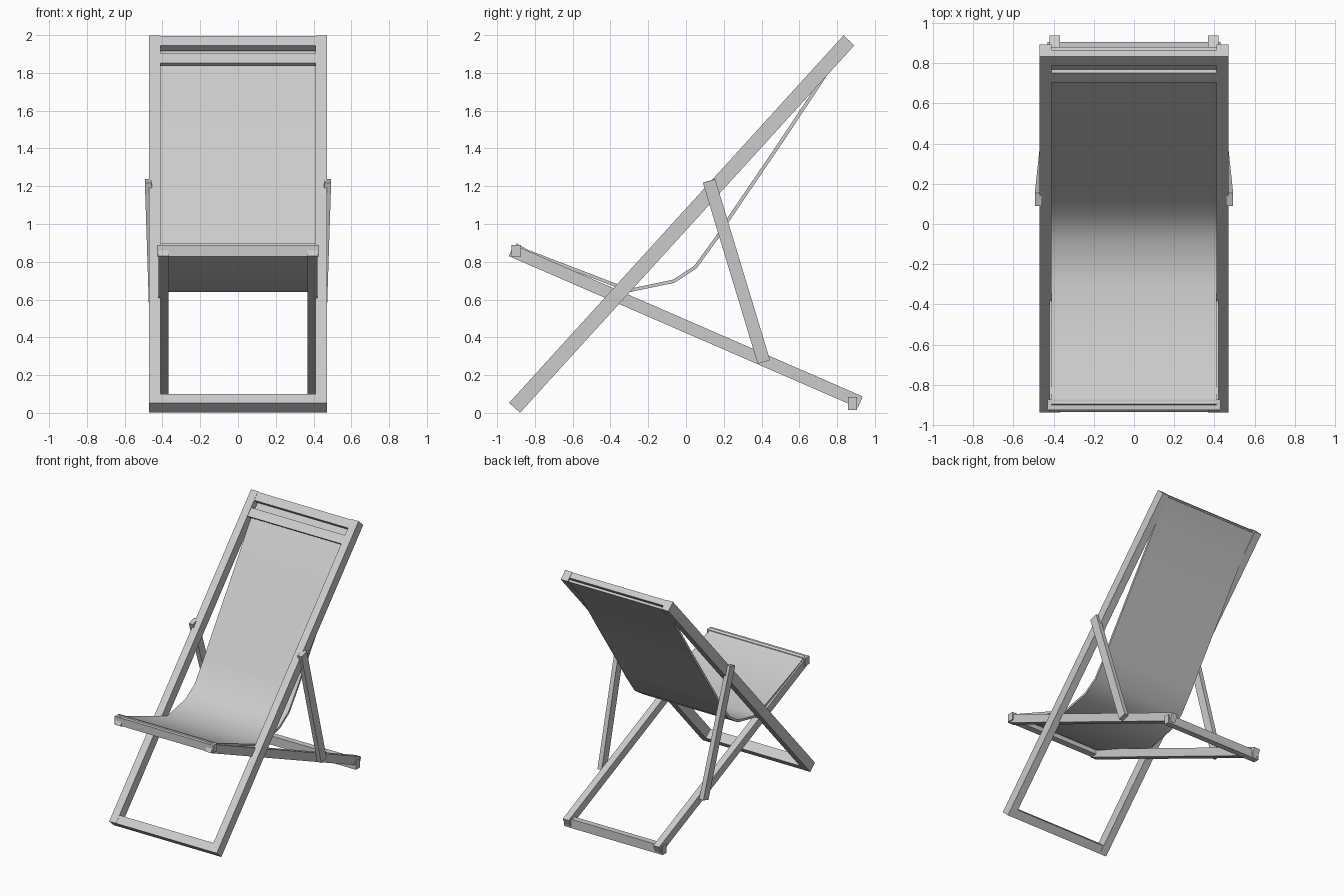
import bpy, bmesh, math
from mathutils import Vector, Matrix

if "Cube" in bpy.data.objects:
    bpy.data.objects.remove(bpy.data.objects["Cube"])


def beam(name, p, q, thick_x, width):
    """Square-ended timber from p to q; thick_x lies along x, width across it."""
    p, q = Vector(p), Vector(q)
    d = (q - p).normalized()
    w = d.cross(Vector((1, 0, 0))).normalized()
    s = w.cross(d)
    m = Matrix((s, d, w)).transposed().to_4x4()
    m.translation = (p + q) / 2
    bm = bmesh.new()
    bmesh.ops.create_cube(bm, size=1)
    bmesh.ops.scale(bm, vec=(thick_x, (q - p).length, width), verts=bm.verts)
    bm.transform(m)
    me = bpy.data.meshes.new(name)
    bm.to_mesh(me)
    bm.free()
    ob = bpy.data.objects.new(name, me)
    bpy.context.collection.objects.link(ob)
    return ob


def crossbar(name, a, b, width, length):
    """Bar spanning the chair; its y-z section runs from a to b."""
    return beam(name, (0, *a), (0, *b), length, width)


# Long back frame: direction and face normal in the y-z plane
low, high = Vector((-0.9075, 0.027)), Vector((0.8625, 1.972))
u = (high - low).normalized()
n = Vector((-u.y, u.x))

# Paired side timbers
for s, side in ((-1, "left"), (1, "right")):
    beam("back_rail_" + side, (s * 0.44, *low), (s * 0.44, *high), 0.06, 0.078)
    beam("seat_rail_" + side, (s * 0.395, -0.925, 0.86),
         (s * 0.395, 0.923, 0.057), 0.052, 0.065)
    beam("prop_" + side, (s * 0.475, 0.122, 1.228),
         (s * 0.444, 0.412, 0.27), 0.036, 0.068)

# Back frame crossbars
crossbar("foot_bar", low, low + u * 0.065, 0.076, 0.83)
c = high + n * 0.015
crossbar("top_bar", c - u * 0.07, c - u * 0.004, 0.045, 0.83)
c = high + n * 0.024
crossbar("upper_slat", c - u * 0.195, c - u * 0.127, 0.024, 0.83)

# Seat frame crossbars
crossbar("seat_front_bar", (-0.925, 0.858), (-0.873, 0.858), 0.062, 0.86)
crossbar("seat_rear_bar", (0.858, 0.05), (0.905, 0.05), 0.07, 0.86)

# Sagging canvas sling
path = [(-0.90, 0.889), (-0.84, 0.855), (-0.30, 0.648), (-0.065, 0.697),
        (0.05, 0.772), (0.165, 0.93), (0.235, 1.04), (0.50, 1.43),
        (0.745, 1.80), (0.872, 1.945)]
bm = bmesh.new()
rows = [[bm.verts.new((x, y, z)) for x in (-0.41, 0.41)] for y, z in path]
for a, b in zip(rows, rows[1:]):
    bm.faces.new((a[0], a[1], b[1], b[0]))
me = bpy.data.meshes.new("canvas_sling")
bm.to_mesh(me)
bm.free()
sling = bpy.data.objects.new("canvas_sling", me)
bpy.context.collection.objects.link(sling)
mod = sling.modifiers.new("cloth_thickness", 'SOLIDIFY')
mod.thickness = 0.018
mod.offset = 0
bpy.context.view_layer.objects.active = sling
sling.select_set(True)
bpy.ops.object.modifier_apply(modifier=mod.name)
bpy.ops.object.shade_smooth_by_angle(angle=math.radians(40))
